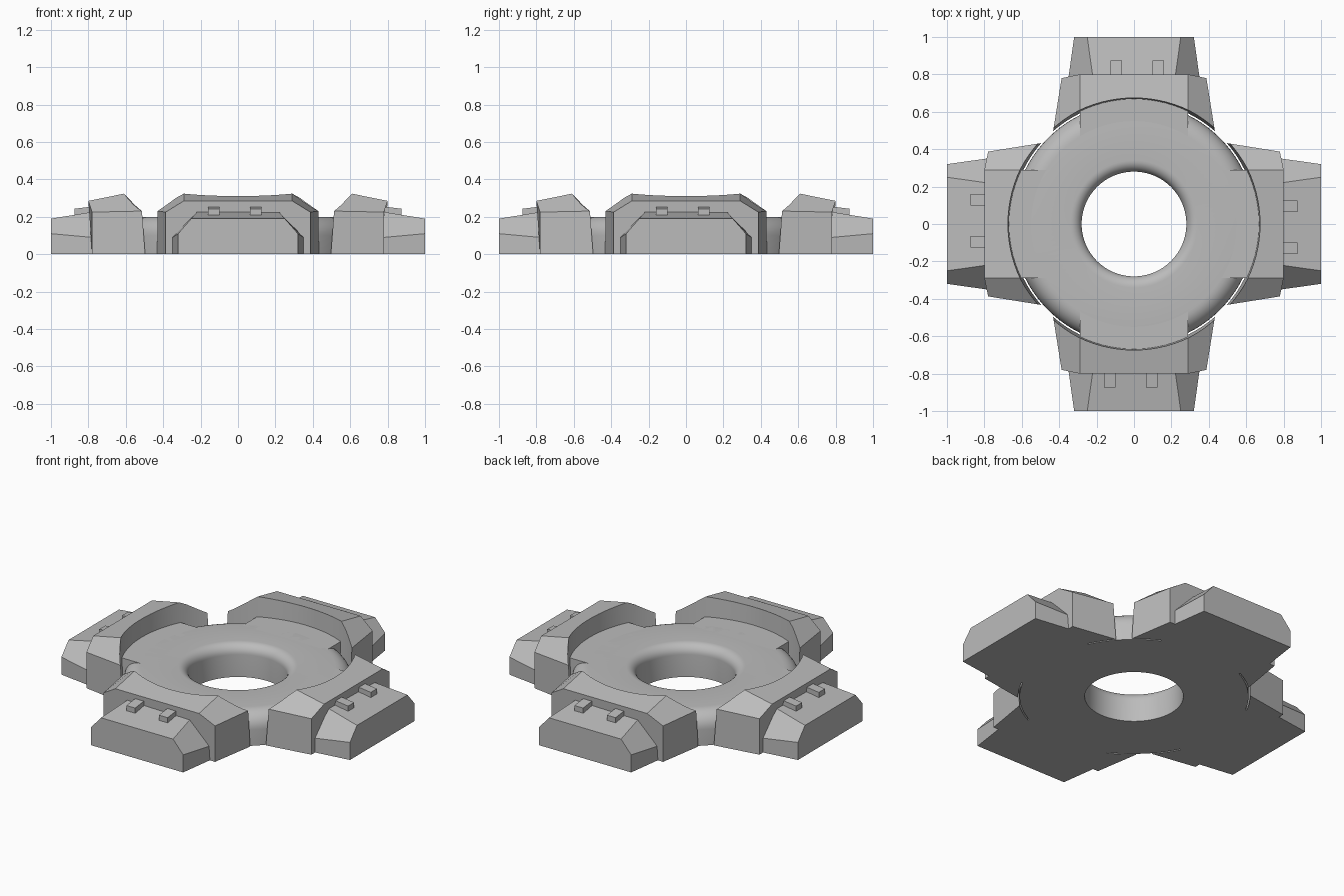
import bpy
import bmesh
from math import pi, sin, cos, radians

cube = bpy.data.objects.get("Cube")
if cube:
    bpy.data.objects.remove(cube, do_unlink=True)

grey = bpy.data.materials.new("plain grey")
grey.use_nodes = True
COLOUR = (0.5, 0.5, 0.5, 1)
grey.diffuse_color = COLOUR
grey.node_tree.nodes["Principled BSDF"].inputs["Base Color"].default_value = COLOUR


def finish(name, bm):
    bmesh.ops.recalc_face_normals(bm, faces=bm.faces)
    mesh = bpy.data.meshes.new(name)
    bm.to_mesh(mesh)
    bm.free()
    mesh.materials.append(grey)
    obj = bpy.data.objects.new(name, mesh)
    bpy.context.collection.objects.link(obj)
    return obj


def smooth(obj):
    bpy.ops.object.select_all(action='DESELECT')
    obj.select_set(True)
    bpy.context.view_layer.objects.active = obj
    bpy.ops.object.shade_smooth_by_angle(angle=radians(35))


def loft(name, inner, outer):
    """Solid between two mirrored sections; each is a list of (half width, y, z)."""
    bm = bmesh.new()
    rings = []
    for section in (inner, outer):
        pts = list(section) + [(-x, y, z) for x, y, z in reversed(section)]
        rings.append([bm.verts.new(p) for p in pts])
    n = len(rings[0])
    for i in range(n):
        j = (i + 1) % n
        bm.faces.new((rings[0][i], rings[0][j], rings[1][j], rings[1][i]))
    for ring in rings:
        bm.faces.new(ring)
    return finish(name, bm)


def revolve(name, profile, steps=96):
    bm = bmesh.new()
    verts = [bm.verts.new((r, 0, z)) for r, z in profile]
    edges = [bm.edges.new((a, b)) for a, b in zip(verts, verts[1:] + verts[:1])]
    bmesh.ops.spin(bm, geom=verts + edges, cent=(0, 0, 0), axis=(0, 0, 1),
                   angle=2 * pi, steps=steps)
    bmesh.ops.remove_doubles(bm, verts=bm.verts, dist=0.0001)
    return finish(name, bm)


# Central ring with rounded upper edges
HEIGHT = 0.2
profile = [(0.28, 0), (0.65, 0)]
for centre, radius, start in ((0.55, 0.10, 0), (0.34, 0.06, 90)):
    for k in range(9):
        a = radians(start + k * 90 / 8)
        profile.append((centre + radius * cos(a), HEIGHT - radius + radius * sin(a)))
smooth(revolve("central_ring", profile))

# Raised wing block, hollowed by a flared round cutter
block = loft("front_wing_block",
             [(0.44, -0.45, 0), (0.44, -0.45, 0.232), (0.29, -0.45, 0.356)],
             [(0.387, -0.78, 0), (0.387, -0.78, 0.225), (0.29, -0.80, 0.285)])
bm = bmesh.new()
bmesh.ops.create_cone(bm, cap_ends=True, segments=96, radius1=0.655, radius2=0.68, depth=0.5)
bmesh.ops.translate(bm, verts=bm.verts, vec=(0, 0, 0.18))
cutter = finish("round_cutter", bm)
cutter.hide_render = True
cut = block.modifiers.new("hollow", 'BOOLEAN')
cut.operation = 'DIFFERENCE'
cut.solver = 'EXACT'
cut.object = cutter
bpy.context.view_layer.update()
hollowed = bpy.data.meshes.new_from_object(
    block.evaluated_get(bpy.context.evaluated_depsgraph_get()))
block.modifiers.clear()
block.data = hollowed
bpy.data.objects.remove(cutter, do_unlink=True)
smooth(block)

# Low outer slab with chamfered sides
slab = loft("front_outer_slab",
            [(0.355, -0.75, 0), (0.355, -0.75, 0.087), (0.215, -0.75, 0.231)],
            [(0.32, -1, 0), (0.32, -1, 0.11), (0.25, -1, 0.19)])

# Floor plate joining the ring and the wing
floor = loft("front_floor_plate",
             [(0.29, -0.46, 0), (0.29, -0.46, HEIGHT)],
             [(0.29, -0.70, 0), (0.29, -0.70, HEIGHT)])

parts = [block, slab, floor]

# Two small lugs on the slab
for side, x in (("right", -0.13), ("left", 0.095)):
    lug = loft("front_" + side + "_lug",
               [(0.03, -0.77, 0.2), (0.03, -0.77, 0.256)],
               [(0.03, -0.875, 0.2), (0.03, -0.875, 0.243)])
    lug.location.x = x
    parts.append(lug)

# Repeat the wing around the ring
for turn, place in enumerate(("left", "back", "right"), 1):
    angle = turn * pi / 2
    for part in parts:
        copy = part.copy()
        copy.name = part.name.replace("front", place + "_side", 1)
        x = part.location.x
        copy.location = (x * cos(angle), x * sin(angle), 0)
        copy.rotation_euler.z = angle
        bpy.context.collection.objects.link(copy)
